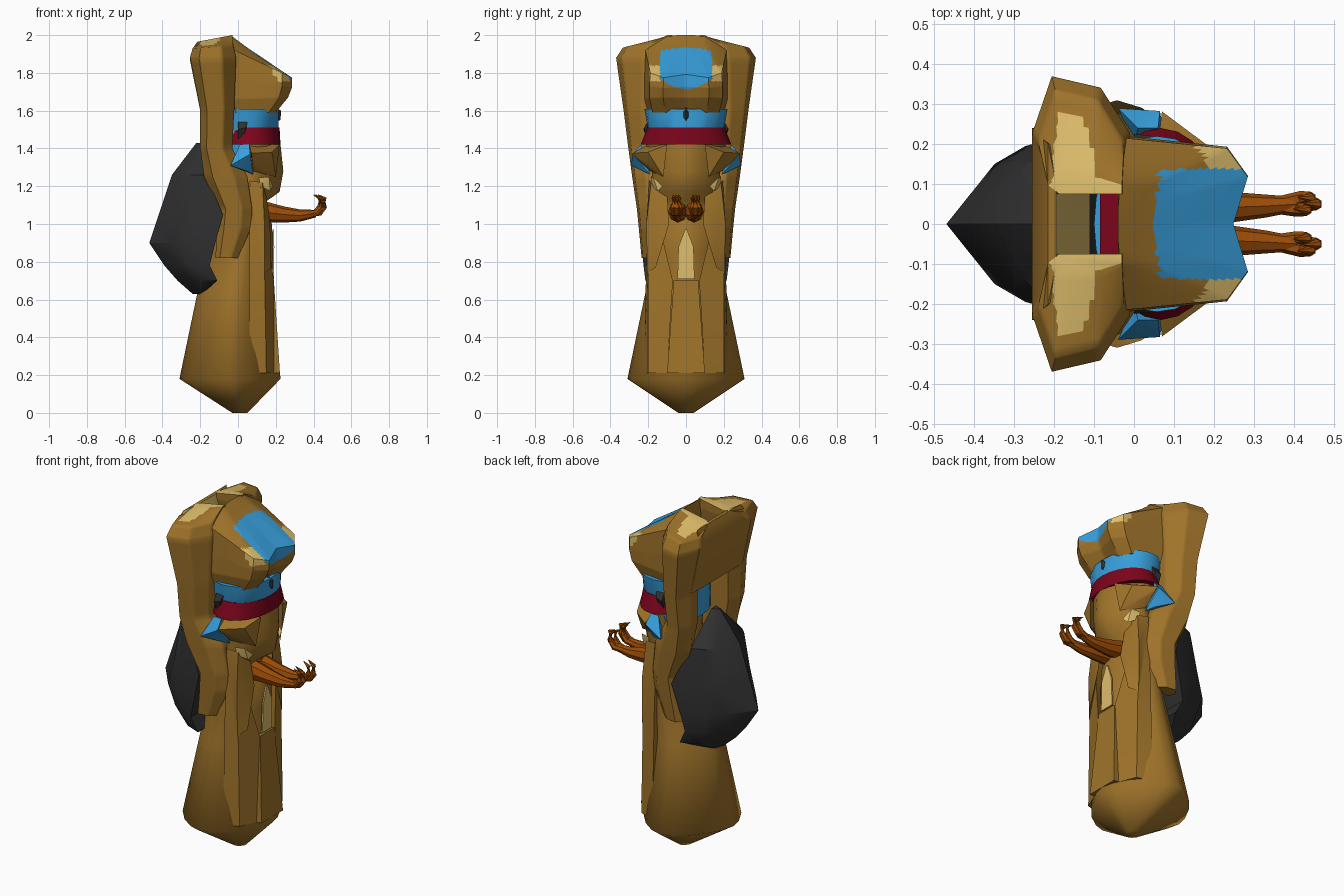
import bpy, bmesh, math
from mathutils import Vector

cube = bpy.data.objects.get("Cube")
if cube:
    bpy.data.objects.remove(cube, do_unlink=True)


def material(name, srgb):
    m = bpy.data.materials.new(name)
    col = [c ** 2.2 for c in srgb] + [1]
    m.diffuse_color = col
    m.use_nodes = True
    m.node_tree.nodes["Principled BSDF"].inputs["Base Color"].default_value = col
    return m


BROWN = material("brown cloth", (.62, .45, .18))
GOLD = material("pale gold", (.87, .74, .42))
BLUE = material("sky blue", (.23, .62, .86))
RED = material("deep red", (.48, .05, .13))
DARK = material("charcoal", (.2, .2, .2))
RUST = material("rust orange", (.6, .3, .06))


def finish(name, bm, mats, rule=None, angle=35):
    """Turn a bmesh into an object, colouring its faces by a rule."""
    bmesh.ops.recalc_face_normals(bm, faces=bm.faces)
    if rule:
        for f in bm.faces:
            f.material_index = rule(f.calc_center_median())
    me = bpy.data.meshes.new(name)
    bm.to_mesh(me)
    bm.free()
    for m in mats:
        me.materials.append(m)
    ob = bpy.data.objects.new(name, me)
    bpy.context.collection.objects.link(ob)
    bpy.ops.object.select_all(action='DESELECT')
    ob.select_set(True)
    bpy.context.view_layer.objects.active = ob
    bpy.ops.object.shade_smooth_by_angle(angle=math.radians(angle))


def skin(name, rings, mats, rule=None, angle=35):
    """Bridge rings of points and cap both ends."""
    bm = bmesh.new()
    vs = [[bm.verts.new(p) for p in r] for r in rings]
    n = len(vs[0])
    for a, b in zip(vs, vs[1:]):
        for i in range(n):
            j = (i + 1) % n
            bm.faces.new((a[i], a[j], b[j], b[i]))
    bm.faces.new(vs[0])
    bm.faces.new(vs[-1])
    finish(name, bm, mats, rule, angle)


def rounded(n, p):
    """Superellipse outline in a unit square."""
    angles = [2 * math.pi * i / n for i in range(n)]
    power = lambda t: math.copysign(abs(t) ** (2 / p), t)
    return [(power(math.cos(a)), power(math.sin(a))) for a in angles]


def divided(corners, k):
    """Polygon outline with each edge cut into k pieces."""
    out = []
    for a, b in zip(corners, corners[1:] + corners[:1]):
        out += [tuple(u + (v - u) * i / k for u, v in zip(a, b)) for i in range(k)]
    return out


def section(spec, shape):
    """Fit an outline to: back z, front z, back x, front x, low y, high y."""
    zb, zf, x0, x1, y0, y1 = spec
    return [(x0 + (x1 - x0) * (u + 1) / 2, (y0 + y1) / 2 + (y1 - y0) / 2 * v,
             zb + (zf - zb) * (u + 1) / 2) for u, v in shape]


def loft(name, specs, mats, shape, steps=1, rule=None, angle=35):
    full = [specs[0]]
    for a, b in zip(specs, specs[1:]):
        for k in range(1, steps + 1):
            full.append([u + (v - u) * k / steps for u, v in zip(a, b)])
    skin(name, [section(s, shape) for s in full], mats, rule, angle)


def body(name, rows, mat, shape, angle=35):
    """Symmetric loft from rows of z, back x, front x, half width."""
    loft(name, [(z, z, a, b, -h, h) for z, a, b, h in rows], [mat], shape, angle=angle)


def tube(name, path, radii, mat, n=6, flat=1):
    path = [Vector(p) for p in path]
    rings = []
    for i, p in enumerate(path):
        d = (path[min(i + 1, len(path) - 1)] - path[max(i - 1, 0)]).normalized()
        side = d.cross(Vector((0, 0, 1))).normalized()
        up = side.cross(d)
        rings.append([p + radii[i] * (side * math.cos(a) * flat + up * math.sin(a))
                      for a in (2 * math.pi * k / n for k in range(n))])
    skin(name, rings, [mat])


def hull(name, pts, mats, rule=None):
    bm = bmesh.new()
    for p in pts:
        bm.verts.new(p)
    bmesh.ops.convex_hull(bm, input=bm.verts)
    finish(name, bm, mats, rule)


def both(pts):
    return [(x, s * y, z) for s in (1, -1) for x, y, z in pts]


# Robe with pointed hem, and torso drawn in above the hands
body("robe", [(0, -.03, .05, .04), (.18, -.31, .225, .31), (.66, -.21, .18, .21),
              (.85, -.15, .185, .2), (1, -.12, .18, .19), (1.06, -.1, .14, .19),
              (1.12, -.1, .15, .19), (1.17, -.1, .22, .185), (1.28, -.08, .24, .18),
              (1.42, -.08, .225, .21)], BROWN, rounded(20, 1.6), angle=70)

# Collar bands
body("red_collar", [(1.42, -.09, .225, .24), (1.51, -.09, .22, .205)], RED, rounded(24, 2))
body("blue_collar", [(1.36, -.1, .1, .17), (1.5, -.1, .215, .2), (1.61, -.1, .215, .22)],
     BLUE, rounded(24, 2.2))
hull("inner_collar", both([(x, .075, z) for x in (-.085, -.03) for z in (1.606, 1.614)]), [RED])


# Hood with painted brow and cheeks
def hood_colour(c):
    y = abs(c.y)
    if c.x > .12 and .137 < y < .195 and 1.755 < c.z < 1.84:
        return 2
    brow = c.x > .045 and 1.715 + y * y * 3 < c.z < 1.935 - y * y
    return int(brow and y < .137)


hood_half = [(-.87, 1), (.68, .88), (1, .55)]
hood_shape = divided(hood_half + [(.78, 0)] + [(u, -v) for u, v in hood_half[::-1]]
                     + [(-1, -.4), (-1, .4)], 10)
loft("hood", [(1.59, 1.59, -.03, .2, -.2, .2), (1.66, 1.67, -.04, .265, -.22, .22),
              (1.78, 1.72, -.04, .285, -.22, .22), (1.93, 1.775, -.04, .285, -.215, .215),
              (2, 1.94, -.04, .04, -.1, .1)],
     [BROWN, BLUE, GOLD], hood_shape, steps=14, rule=hood_colour)
hull("beak", [(.19, 0, 1.62), (.19, 0, 1.54), (.2, .028, 1.585), (.2, -.028, 1.585),
              (.228, 0, 1.6), (.225, 0, 1.55)], [DARK])

# Back shell wrapping round the sleeves
shell_half = [(-.31, .64), (.13, .83), (1, 1)]
body("back_shell", [(.63, -.24, -.19, .06), (.7, -.32, -.11, .215), (.78, -.39, -.15, .225),
                    (.9, -.47, -.12, .235), (1.05, -.42, -.08, .25), (1.26, -.35, -.17, .2),
                    (1.43, -.22, -.18, .02)],
     DARK, [(-1, 0)] + shell_half + [(u, -v) for u, v in shell_half[::-1]], angle=30)

# Collar bridge behind the neck, pale on its inner slope
hull("neck_bridge", both([(-.2, .24, 1.6), (-.11, .15, 1.6), (-.255, .24, 1.87),
                          (-.215, .2, 1.965), (-.195, .1, 1.965)]),
     [BROWN, GOLD], lambda c: int(c.x > -.18 and c.z > 1.65))

# Front panel of the robe and its slit
hull("front_panel", both([(x + d, y, z) for d in (0, -.05)
                          for x, y, z in ((.19, .065, .7), (.222, .1, .21))]), [BROWN])
hull("slit_lining", both([(x + d, y, z) for d in (0, -.008)
                          for x, y, z in ((.19, .045, .71), (.192, .04, .88), (.19, .005, .97))]),
     [GOLD])

sleeve_shape = divided([(-.6, 1), (.4, .8), (1, 0), (1, -1), (-.7, -1), (-1, 0)], 8)


def sleeve_colour(c):
    t = abs(c.y) - .08
    return int(c.z > 1.935 and 0 < t < .2 and -.21 + t * .1 < c.x < -.08 - t * .25)


for s, side in ((1, "left"), (-1, "right")):
    # Tall folded sleeve with sloping shoulder, pale on top
    rows = [(.82, .82, -.12, 0, .16, .235), (.98, .98, -.11, .07, .14, .25),
            (1.08, 1.08, -.1, .075, .14, .26), (1.25, 1.25, -.18, .05, .14, .285),
            (1.4, 1.4, -.2, -.03, .14, .305), (1.6, 1.6, -.2, -.02, .14, .33),
            (1.88, 1.88, -.255, -.01, .085, .37), (1.93, 1.945, -.24, -.025, .075, .335),
            (1.965, 2, -.215, -.03, .075, .12)]
    loft(side + "_sleeve", [(*r[:4], s * r[4], s * r[5]) for r in rows],
         [BROWN, GOLD], sleeve_shape, steps=8, rule=sleeve_colour, angle=60)

    def mirror(pts):
        return [(x, s * y, z) for x, y, z in pts]

    # Shoulder flare, blue feather below it and dark gap at the collar
    hull(side + "_flare", mirror([(.18, .2, 1.38), (.07, .282, 1.375), (.06, .2, 1.42),
                                  (.22, .1, 1.42), (.085, .25, 1.335), (.08, .19, 1.28),
                                  (.2, .12, 1.25)]), [BROWN])
    hull(side + "_feather", mirror([(.01, .24, 1.42), (.06, .24, 1.42), (.065, .283, 1.37),
                                    (.08, .19, 1.262), (.05, .23, 1.28), (-.04, .29, 1.31),
                                    (0, .2, 1.3)]), [BLUE])
    hull(side + "_collar_gap", mirror([(0, .2, 1.54), (.05, .205, 1.54), (.04, .222, 1.51),
                                       (0, .225, 1.5), (.03, .2, 1.45), (0, .2, 1.44)]), [DARK])

    # Draped cuff with pale fold, and side panel
    hull(side + "_cuff", mirror([(.06, .195, 1.23), (.13, .185, 1.22), (.15, .1, 1.15),
                                 (.17, .09, 1), (.14, .21, 1.0),
                                 (.14, .205, .74), (.175, .16, .77)]), [BROWN])
    hull(side + "_cuff_fold", mirror([(.165, .175, 1.25), (.185, .125, 1.2), (.17, .15, 1.175),
                                      (.11, .185, 1.245), (.12, .18, 1.2)]), [GOLD])
    hull(side + "_side_panel", mirror([(.06, .225, .21), (.15, .2, .21), (.19, .1, .21),
                                       (.06, .1, .21), (.06, .21, .8), (.14, .2, .8),
                                       (.19, .07, .7), (.06, .19, 1.2), (.12, .19, 1.2)]), [BROWN])

    # Hand with curled claws
    tube(side + "_hand", mirror([(.13, .042, 1.065), (.24, .042, 1.05), (.33, .045, 1.045),
                                 (.41, .05, 1.055)]), [.057, .043, .032, .02], RUST, n=8, flat=.9)
    for k, (y, reach) in enumerate(((.036, .44), (.05, .465), (.065, .45))):
        tube(f"{side}_claw_{k}", mirror([(.34, .046, 1.045), (reach - .03, y, 1.06),
                                         (reach - .008, y, 1.09), (reach - .006, y, 1.135),
                                         (reach - .04, y + .002, 1.155)]),
             [.018, .018, .016, .012, .002], RUST)
